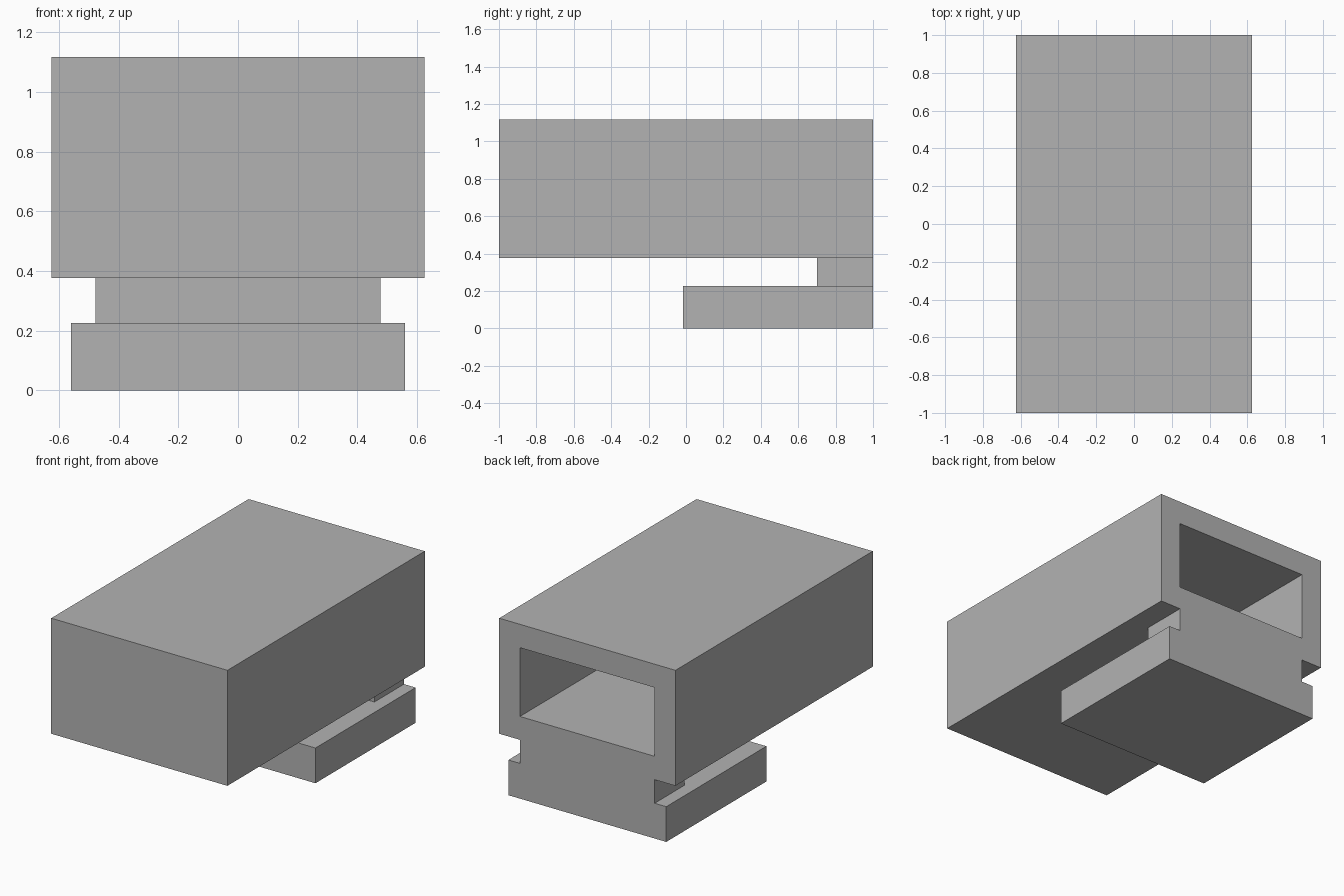
import bpy

cube = bpy.data.objects.get("Cube")
if cube:
    bpy.data.objects.remove(cube, do_unlink=True)

grey = bpy.data.materials.new("plain_grey")
grey.use_nodes = True
colour = (0.45, 0.45, 0.45, 1)
grey.diffuse_color = colour
grey.node_tree.nodes["Principled BSDF"].inputs["Base Color"].default_value = colour

WALL = 0.15
HALF_X, BOTTOM, TOP = 0.625, 0.377, 1.118
NECK_X, FOOT_X, FOOT_TOP = 0.478, 0.56, 0.226
OVERLAP = 0.04


def box(name, half_x, y0, y1, z0, z1):
    """Box symmetric in x, given by its y and z limits."""
    bpy.ops.mesh.primitive_cube_add(size=1, location=(0, (y0 + y1) / 2, (z0 + z1) / 2))
    obj = bpy.context.object
    obj.name = obj.data.name = name
    obj.scale = (2 * half_x, y1 - y0, z1 - z0)
    bpy.ops.object.transform_apply(location=True, rotation=False, scale=True)
    obj.data.materials.append(grey)
    return obj


def combine(target, tool, operation):
    """Apply a boolean to the target and remove the tool."""
    mod = target.modifiers.new(tool.name, "BOOLEAN")
    mod.operation, mod.solver, mod.object = operation, "EXACT", tool
    bpy.context.view_layer.objects.active = target
    bpy.ops.object.modifier_apply(modifier=mod.name)
    bpy.data.objects.remove(tool, do_unlink=True)


# Main block, with the neck and foot flush at the back
housing = box("housing", HALF_X, -1, 1, BOTTOM, TOP)
neck = box("neck", NECK_X, 0.70, 1, FOOT_TOP - OVERLAP, BOTTOM + OVERLAP)
foot = box("foot", FOOT_X, -0.015, 1, 0, FOOT_TOP)
combine(housing, neck, "UNION")
combine(housing, foot, "UNION")

# Hollow open at the back, closed at the front
pocket = box("pocket", NECK_X, WALL - 1, 1 + OVERLAP, BOTTOM + WALL, TOP - WALL)
combine(housing, pocket, "DIFFERENCE")
